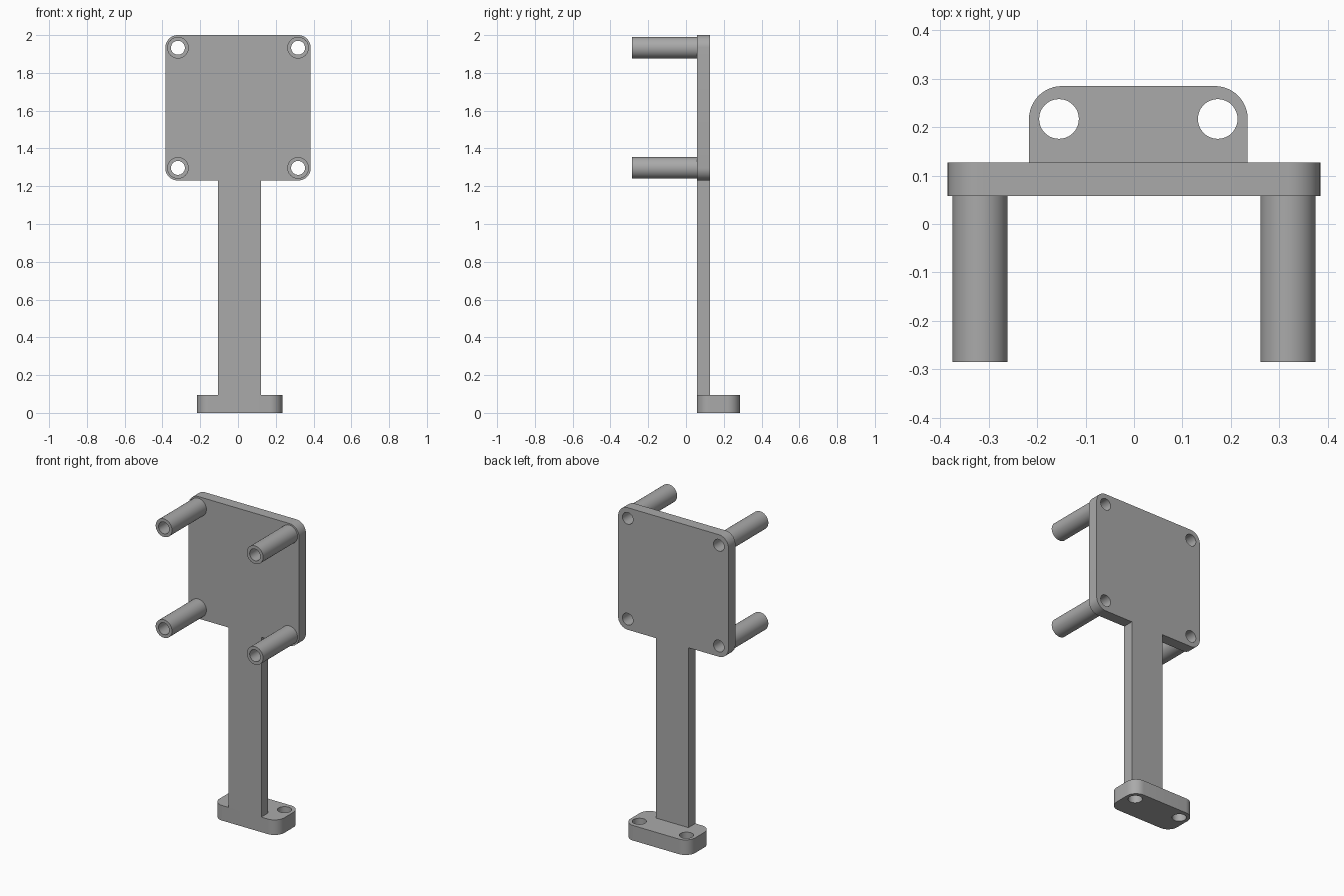
import bpy, bmesh
from math import cos, sin, pi, radians
from mathutils import Matrix

if "Cube" in bpy.data.objects:
    bpy.data.objects.remove(bpy.data.objects["Cube"], do_unlink=True)

grey = bpy.data.materials.new("plain grey")
grey.use_nodes = True
colour = (0.4, 0.4, 0.4, 1)
grey.diffuse_color = colour
grey.node_tree.nodes["Principled BSDF"].inputs["Base Color"].default_value = colour


def arc(cx, cy, r, start, end, steps):
    return [(cx + r * cos(start + (end - start) * i / steps),
             cy + r * sin(start + (end - start) * i / steps)) for i in range(steps + 1)]


def circle(cx, cy, r):
    return arc(cx, cy, r, 0, 2 * pi, 48)[:-1]


def rounded_rect(x0, x1, y0, y1, r):
    corners = [(x1 - r, y1 - r), (x0 + r, y1 - r), (x0 + r, y0 + r), (x1 - r, y0 + r)]
    return [p for i, (cx, cy) in enumerate(corners)
            for p in arc(cx, cy, r, i * pi / 2, (i + 1) * pi / 2, 12)]


def extrude(name, loops, low, high, upright):
    """Fill the outline minus its holes, and extrude along z, or along y if upright."""
    curve = bpy.data.curves.new(name + " profile", 'CURVE')
    curve.dimensions = '2D'
    curve.fill_mode = 'BOTH'
    curve.extrude = (high - low) / 2
    for loop in loops:
        spline = curve.splines.new('POLY')
        spline.points.add(len(loop) - 1)
        for point, (x, y) in zip(spline.points, loop):
            point.co = (x, y, 0, 1)
        spline.use_cyclic_u = True
    helper = bpy.data.objects.new(name + " profile", curve)
    mesh = bpy.data.meshes.new_from_object(helper)
    bpy.data.objects.remove(helper)
    bpy.data.curves.remove(curve)

    middle = (low + high) / 2
    if upright:
        mesh.transform(Matrix.Translation((0, middle, 0)) @ Matrix.Rotation(radians(90), 4, 'X'))
    else:
        mesh.transform(Matrix.Translation((0, 0, middle)))
    bm = bmesh.new()
    bm.from_mesh(mesh)
    bmesh.ops.remove_doubles(bm, verts=bm.verts, dist=0.0001)
    bmesh.ops.recalc_face_normals(bm, faces=bm.faces)
    bm.to_mesh(mesh)
    bm.free()

    mesh.materials.clear()
    mesh.materials.append(grey)
    obj = bpy.data.objects.new(name, mesh)
    bpy.context.collection.objects.link(obj)
    bpy.ops.object.select_all(action='DESELECT')
    obj.select_set(True)
    bpy.context.view_layer.objects.active = obj
    bpy.ops.object.shade_smooth_by_angle(angle=radians(30))
    return obj


FRONT, BACK = 0.058, 0.127
HALF, MID_Z, HOLE = 0.385, 1.615, 0.318
FOOT_TOP = 0.095
bores = [(sx * HOLE, MID_Z + sz * HOLE) for sx in (-1, 1) for sz in (-1, 1)]

# Square mounting plate with four corner bores
plate = rounded_rect(-HALF, HALF, MID_Z - HALF, MID_Z + HALF, 0.067)
extrude("mounting_plate", [plate] + [circle(x, z, 0.037) for x, z in bores], FRONT, BACK, True)

# Hollow standoffs in front of the plate
for (x, z), label in zip(bores, ("lower_right", "upper_right", "lower_left", "upper_left")):
    extrude("standoff_" + label, [circle(x, z, 0.057), circle(x, z, 0.037)], -0.285, FRONT, True)

# Flat stem, slightly off centre
x0, x1, top = -0.106, 0.122, MID_Z - HALF
extrude("stem", [[(x0, FOOT_TOP), (x1, FOOT_TOP), (x1, top), (x0, top)]], FRONT, BACK, True)

# Foot with two screw holes behind the stem
foot = rounded_rect(-0.217, 0.235, FRONT, 0.285, 0.068)
extrude("foot", [foot] + [circle(x, 0.217, 0.041) for x in (-0.155, 0.173)], 0, FOOT_TOP, False)
